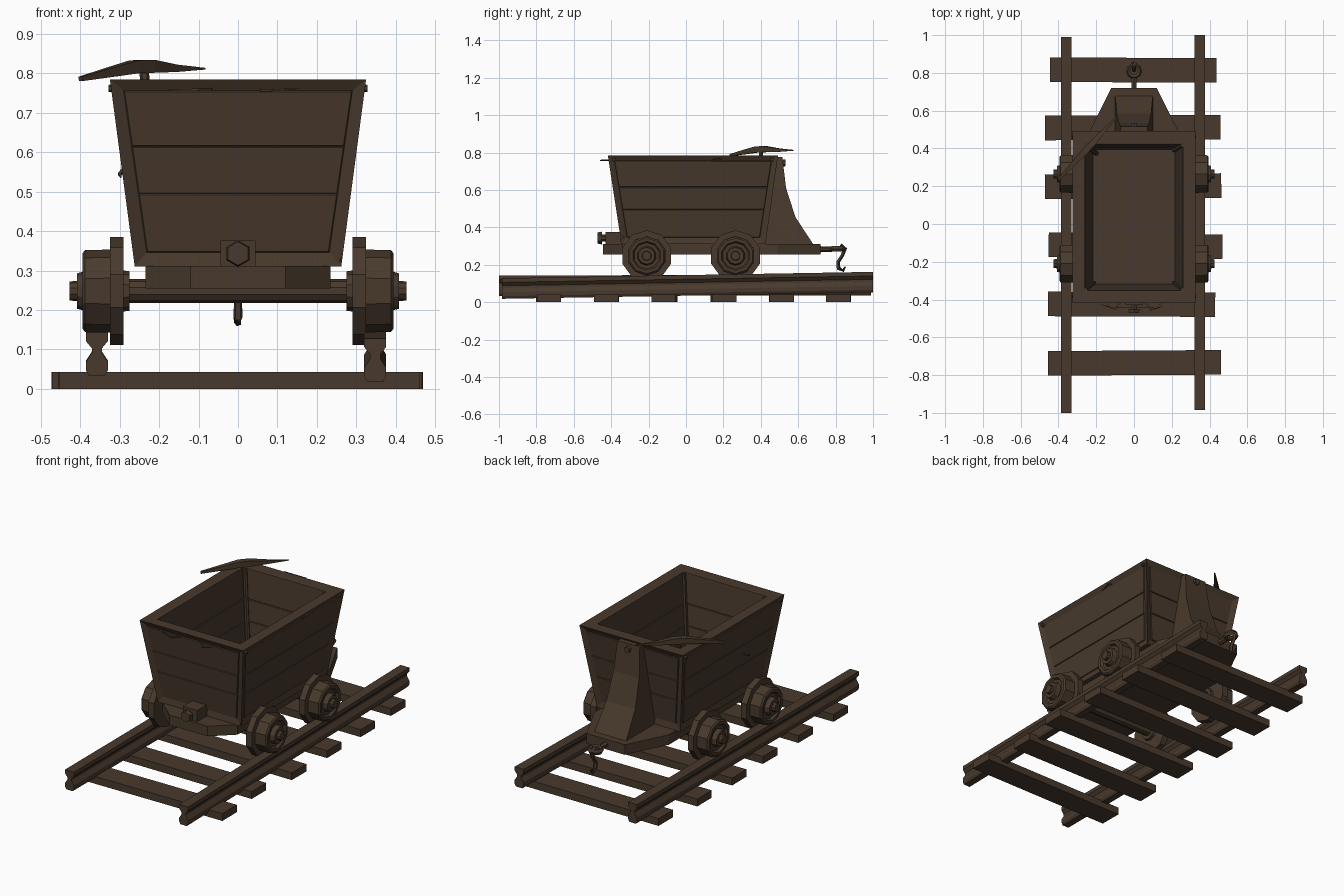
import bpy, bmesh, math
from mathutils import Vector, Matrix

cube = bpy.data.objects.get("Cube")
if cube:
    bpy.data.objects.remove(cube, do_unlink=True)

# One dark brown for the whole model
COLOUR = (0.066, 0.042, 0.026, 1.0)
brown = bpy.data.materials.new("dark brown wood")
brown.use_nodes = True
brown.diffuse_color = COLOUR
shader = brown.node_tree.nodes["Principled BSDF"]
shader.inputs["Base Color"].default_value = COLOUR
shader.inputs["Roughness"].default_value = 0.9


def finish(name, bm):
    bmesh.ops.recalc_face_normals(bm, faces=bm.faces)
    mesh = bpy.data.meshes.new(name)
    bm.to_mesh(mesh)
    bm.free()
    mesh.materials.append(brown)
    obj = bpy.data.objects.new(name, mesh)
    bpy.context.collection.objects.link(obj)
    return obj


def loft(name, rings, closed=False):
    """Skin a list of equal-length rings of points, with capped ends."""
    bm = bmesh.new()
    loops = [[bm.verts.new(p) for p in ring] for ring in rings]
    n = len(loops[0])
    pairs = list(zip(loops, loops[1:])) + ([(loops[-1], loops[0])] if closed else [])
    for a, b in pairs:
        for i in range(n):
            j = (i + 1) % n
            bm.faces.new((a[i], a[j], b[j], b[i]))
    if not closed:
        bm.faces.new(loops[0])
        bm.faces.new(loops[-1])
    return finish(name, bm)


def rod(name, points, radii, sides=6, flat=1.0):
    """Tapered rod along a path; flat squashes it vertically."""
    pts = [Vector(p) for p in points]
    rings = []
    for i, p in enumerate(pts):
        d = (pts[min(i + 1, len(pts) - 1)] - pts[max(i - 1, 0)]).normalized()
        up = Vector((1, 0, 0)) if abs(d.z) > 0.8 else Vector((0, 0, 1))
        u = d.cross(up).normalized()
        v = u.cross(d)
        turn = [math.tau * (k + 0.5) / sides for k in range(sides)]
        rings.append([p + radii[i] * (math.cos(t) * u + flat * math.sin(t) * v)
                      for t in turn])
    return loft(name, rings)


def box(name, x, y, z, turn=0.0):
    mid = Vector((sum(x) / 2, sum(y) / 2, 0))
    spin = Matrix.Rotation(turn, 3, "Z")
    corners = [(x[0], y[0]), (x[1], y[0]), (x[1], y[1]), (x[0], y[1])]
    return loft(name, [[mid + spin @ (Vector((a, b, h)) - mid) for a, b in corners]
                       for h in z])


# Sleepers, laid a little unevenly
for i, (y, x0, x1, turn) in enumerate([
        (-0.735, -0.455, 0.46, 0.006), (-0.425, -0.455, 0.43, -0.004),
        (-0.115, -0.452, 0.468, -0.012), (0.2, -0.472, 0.462, 0.008),
        (0.51, -0.472, 0.457, 0.004), (0.815, -0.445, 0.437, -0.004)]):
    box(f"sleeper_{i + 1}", (x0, x1), (y - 0.065, y + 0.065), (0, 0.042), turn)

# Rails with a head, narrow web and foot
half = [(0.02, 0), (0.028, 0.014), (0.028, 0.035), (0.013, 0.058),
        (0.013, 0.07), (0.028, 0.088), (0.028, 0.11)]
section = half + [(-x, z) for x, z in reversed(half)]
for side, x, y0, y1, z0, z1 in [("right", -0.358, -1, 0.99, 0.033, 0.036),
                                ("left", 0.348, -0.985, 1, 0.018, 0.052)]:
    loft(f"rail_{side}", [[(x + a, y, z + b) for a, b in section]
                          for y, z in ((y0, z0), (y1, z1))])

# Chassis plate with chamfered front and rear
outline = [(0.12, -0.445), (0.235, -0.34), (0.235, 0.49), (0.12, 0.72)]
outline += [(-x, y) for x, y in reversed(outline)]
loft("chassis", [[(x, y, z) for x, y in outline] for z in (0.255, 0.312)])

# Axles and wheels
WHEEL_Z = 0.248
wheel_profile = [(0.275, 0.05), (0.29, 0.052), (0.29, 0.137), (0.325, 0.137),
                 (0.325, 0.105), (0.388, 0.104), (0.395, 0.095), (0.395, 0.078),
                 (0.382, 0.07), (0.382, 0.052), (0.408, 0.045), (0.408, 0.026),
                 (0.427, 0.024)]
SIDES = 10
for end, y in (("front", -0.21), ("rear", 0.265)):
    rod(f"{end}_axle", [(-0.3, y, WHEEL_Z), (0.3, y, WHEEL_Z)], [0.03, 0.03], 10)
    for side, s in (("left", 1), ("right", -1)):
        loft(f"{end}_{side}_wheel", [
            [(s * x, y + r * math.cos(math.tau * k / SIDES + math.pi / 2),
              WHEEL_Z + r * math.sin(math.tau * k / SIDES + math.pi / 2))
             for k in range(SIDES)] for x, r in wheel_profile])


# Bucket: hollow tapered box with framed plank panels
def ring(x, y0, y1, z):
    return [(-x, y0, z), (x, y0, z), (x, y1, z), (-x, y1, z)]


LOW, HIGH, FLOOR = 0.31, 0.785, 0.355
bucket = loft("bucket", [ring(0.262, -0.345, 0.425, LOW), ring(0.325, -0.418, 0.492, HIGH),
                         ring(0.265, -0.357, 0.427, HIGH), ring(0.222, -0.323, 0.4, FLOOR)])
bm = bmesh.new()
bm.from_mesh(bucket.data)
bm.normal_update()
walls = [f for f in bm.faces if abs(f.normal.z) < 0.6]
outer = [f for f in walls if f.normal.z < 0]
inner = [f for f in walls if f.normal.z > 0]
bmesh.ops.inset_individual(bm, faces=outer, thickness=0.046, depth=-0.012)
panels = outer + inner
for z in (0.495, 0.615):
    geom = set(panels)
    for f in panels:
        geom.update(f.edges)
        geom.update(f.verts)
    cut = bmesh.ops.bisect_plane(bm, geom=list(geom), plane_co=(0, 0, z),
                                 plane_no=(0, 0, 1))
    panels = [g for g in cut["geom"] if isinstance(g, bmesh.types.BMFace)]
# Grooves between the planks
bmesh.ops.inset_individual(bm, faces=panels, thickness=0.004, depth=0.005)
bm.to_mesh(bucket.data)
bm.free()

# Posts in the inner corners of the bucket
for sx in (-1, 1):
    for end, y_low, y_high in (("front", -0.315, -0.349), ("rear", 0.392, 0.419)):
        rod(f"{end}_corner_post_{'left' if sx > 0 else 'right'}",
            [(sx * 0.215, y_low, FLOOR), (sx * 0.257, y_high, HIGH - 0.01)],
            [0.016, 0.016], 4)

# Curved rear support plate with a bolt
curve = [(0.4, 0.31), (0.68, 0.31), (0.585, 0.455), (0.535, 0.61),
         (0.515, 0.775), (0.47, 0.775)]
loft("rear_support", [[(s * (0.1 - 0.03 * (z - 0.31) / 0.47), y, z) for y, z in curve]
                      for s in (-1, 1)])
rod("rear_support_bolt", [(0, 0.5, 0.745), (0, 0.532, 0.745)], [0.02, 0.018], 6)

# Front coupling block and bolt
box("front_coupling_block", (-0.045, 0.045), (-0.43, -0.34), (0.31, 0.376))
rod("front_coupling_bolt", [(0, -0.42, 0.343), (0, -0.45, 0.343), (0, -0.45, 0.343),
                            (0, -0.472, 0.343)], [0.018, 0.018, 0.034, 0.03], 6)

# Rear coupling: bar, ring and hanging hook
rod("rear_coupling_bar", [(0, 0.7, 0.283), (0, 0.79, 0.283)], [0.017, 0.013])
rings = []
for k in range(10):
    a = math.tau * k / 10
    out = Vector((math.cos(a), math.sin(a), 0))
    rings.append([Vector((0, 0.81, 0.285)) + out * (0.03 + 0.012 * math.cos(t))
                  + Vector((0, 0, 0.016 * math.sin(t)))
                  for t in (math.tau * j / 5 for j in range(5))])
loft("rear_coupling_ring", rings, closed=True)
rod("rear_hook", [(0, 0.825, 0.305), (0, 0.848, 0.285), (0, 0.835, 0.25), (0, 0.812, 0.215),
                  (0, 0.815, 0.18), (0, 0.84, 0.168), (0, 0.852, 0.19)],
    [0.012, 0.013, 0.01, 0.011, 0.012, 0.01, 0.004], 5)

# Pick resting on the rear corner
rod("pick_head", [(-0.4, 0.236, 0.786), (-0.32, 0.32, 0.804), (-0.262, 0.382, 0.817),
                  (-0.222, 0.424, 0.818), (-0.16, 0.494, 0.813), (-0.084, 0.575, 0.812)],
    [0.008, 0.017, 0.023, 0.023, 0.013, 0.003], 4)
rod("pick_handle", [(-0.24, 0.403, 0.826), (-0.2, 0.375, 0.36)], [0.012, 0.013])

# Splinters along the worn edges
splinters = [((0.06, -0.41, 0.757), (0.09, -0.455, 0.758), (0.155, -0.435, 0.761)),
             ((-0.07, -0.41, 0.76), (-0.1, -0.45, 0.759), (-0.18, -0.425, 0.758)),
             ((-0.285, -0.1, 0.56), (-0.3, -0.12, 0.545), (-0.297, -0.16, 0.535)),
             ((0.3, 0.2, 0.765), (0.322, 0.17, 0.768), (0.318, 0.11, 0.755)),
             ((0.255, -0.33, 0.355), (0.262, -0.345, 0.34), (0.258, -0.35, 0.32))]
for i, path in enumerate(splinters):
    rod(f"splinter_{i + 1}", path, [0.008, 0.007, 0.001], 4, 0.6)

# Rivets in the frame corners
for s in (-1, 1):
    for y in (-0.385, 0.46):
        rod("side_rivet", [(s * 0.31, y, 0.762), (s * 0.328, y, 0.762)], [0.011, 0.009])
